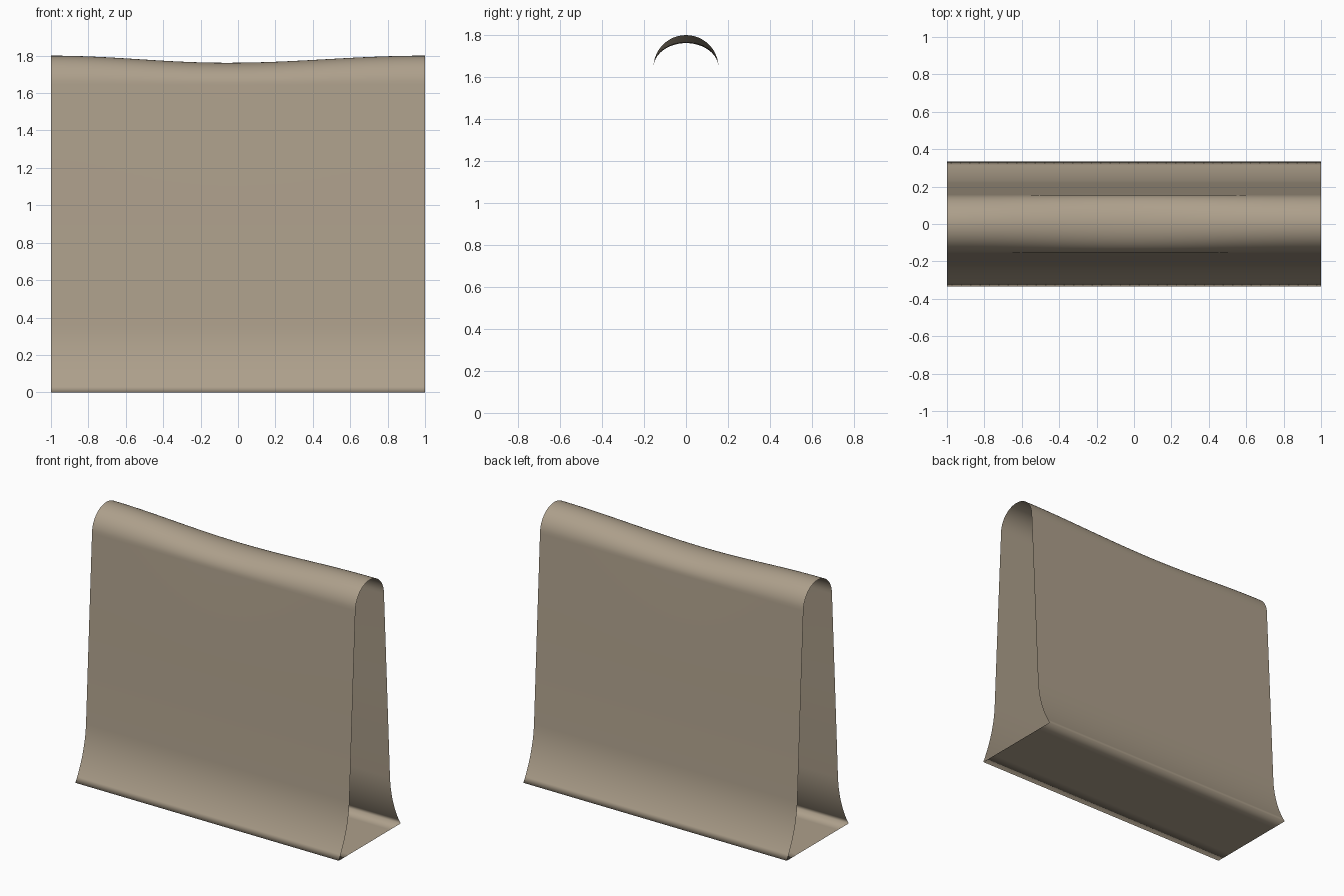
import bpy, bmesh, math

if "Cube" in bpy.data.objects:
    bpy.data.objects.remove(bpy.data.objects["Cube"])

R = 0.155          # radius of the rounded top
Z_SPRING = 1.645   # height where the round top starts
SEGS_X = 40

# Half cross-section: floor centre, flared foot, straight wall
half = [(0.0, 0.0), (0.11, 0.0), (0.22, 0.0), (0.335, 0.0)]
for i in range(1, 11):
    t = i / 10
    y = (1 - t)**2 * 0.335 + 2 * t * (1 - t) * 0.232 + t * t * 0.22
    z = 2 * t * (1 - t) * 0.17 + t * t * 0.36
    half.append((y, z))
half += [(0.188, 1.0), (R, Z_SPRING)]
# Rounded top, up to the ridge
for i in range(1, 13):
    a = math.pi / 2 * i / 12
    half.append((R * math.cos(a), Z_SPRING + R * math.sin(a)))
# Mirror into a closed loop
profile = half + [(-y, z) for y, z in reversed(half[1:-1])]


def sag(x):
    """Drop of the ridge, deepest a little left of the middle."""
    x0 = -0.06
    u = (x - x0) / (1 + x0 if x < x0 else 1 - x0)
    return 0.038 * (1 + math.cos(math.pi * u)) / 2


# Open-ended shell swept along x, its round top sagging in the middle
bm = bmesh.new()
rings = []
for i in range(SEGS_X + 1):
    x = -1 + 2 * i / SEGS_X
    ring = []
    for y, z in profile:
        k = max(0.0, (z - Z_SPRING) / R)
        ring.append(bm.verts.new((x, y, z - sag(x) * k)))
    rings.append(ring)
n = len(profile)
for a, b in zip(rings, rings[1:]):
    for j in range(n):
        k = (j + 1) % n
        bm.faces.new((a[j], b[j], b[k], a[k])).smooth = True
bm.normal_update()
# Make normals point outward (the floor faces down)
floor = min(bm.faces, key=lambda f: f.calc_center_median().z)
if floor.normal.z > 0:
    bmesh.ops.reverse_faces(bm, faces=bm.faces[:])

me = bpy.data.meshes.new("sleeve_shell")
bm.to_mesh(me)
bm.free()
shell = bpy.data.objects.new("sleeve_shell", me)
bpy.context.collection.objects.link(shell)

mat = bpy.data.materials.new("tan")
mat.diffuse_color = (0.42, 0.35, 0.26, 1)
mat.use_nodes = True
mat.node_tree.nodes["Principled BSDF"].inputs["Base Color"].default_value = mat.diffuse_color
me.materials.append(mat)
